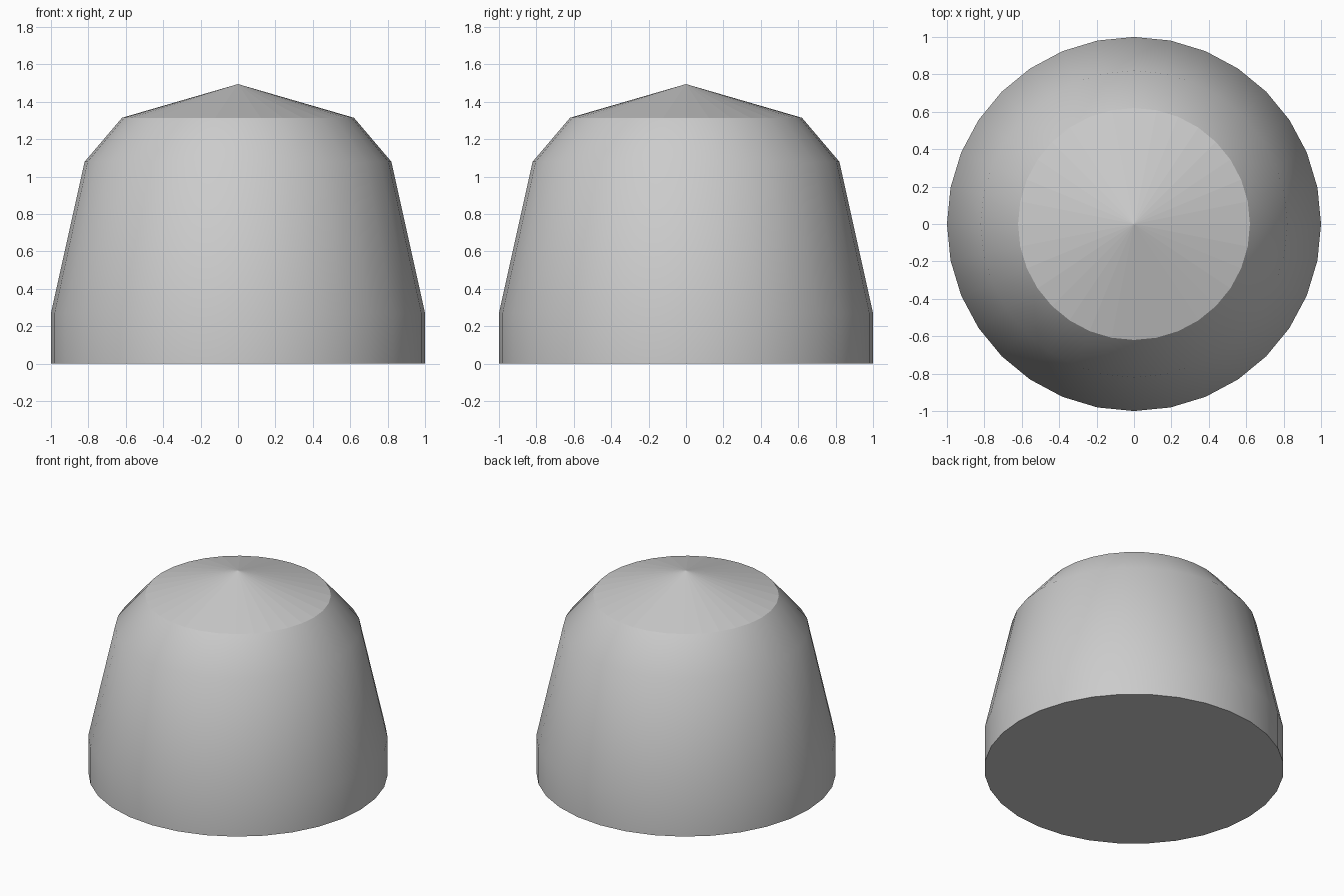
import bpy
import bmesh
import math

# Remove the default cube if present
cube = bpy.data.objects.get("Cube")
if cube:
    bpy.data.objects.remove(cube, do_unlink=True)

SIDES = 32
# Wall profile as (radius, height), from the base to the upper rim
PROFILE = [(1.0, 0.0), (1.0, 0.27), (0.82, 1.08), (0.62, 1.315)]
APEX_Z = 1.495

# Plain grey material
grey = bpy.data.materials.new("plain_grey")
grey.use_nodes = True
colour = (0.6, 0.6, 0.6, 1.0)
grey.diffuse_color = colour
grey.node_tree.nodes["Principled BSDF"].inputs["Base Color"].default_value = colour

bm = bmesh.new()


def ring(radius, z):
    angles = [math.tau * i / SIDES for i in range(SIDES)]
    return [bm.verts.new((radius * math.cos(a), radius * math.sin(a), z)) for a in angles]


rings = [ring(r, z) for r, z in PROFILE]

# Smooth tapered walls
for low, high in zip(rings, rings[1:]):
    for i in range(SIDES):
        j = (i + 1) % SIDES
        bm.faces.new((low[i], low[j], high[j], high[i])).smooth = True

# Flat base
bm.faces.new(rings[0][::-1])

# Shallow faceted cone on top
apex = bm.verts.new((0, 0, APEX_Z))
for i in range(SIDES):
    bm.faces.new((rings[-1][i], rings[-1][(i + 1) % SIDES], apex))

# Crisp edges around the base and the upper rim
bm.edges.ensure_lookup_table()
for loop in (rings[0], rings[-1]):
    for i in range(SIDES):
        bm.edges.get((loop[i], loop[(i + 1) % SIDES])).smooth = False

mesh = bpy.data.meshes.new("domed_body")
bm.to_mesh(mesh)
bm.free()
mesh.materials.append(grey)
body = bpy.data.objects.new("domed_body", mesh)
bpy.context.collection.objects.link(body)
